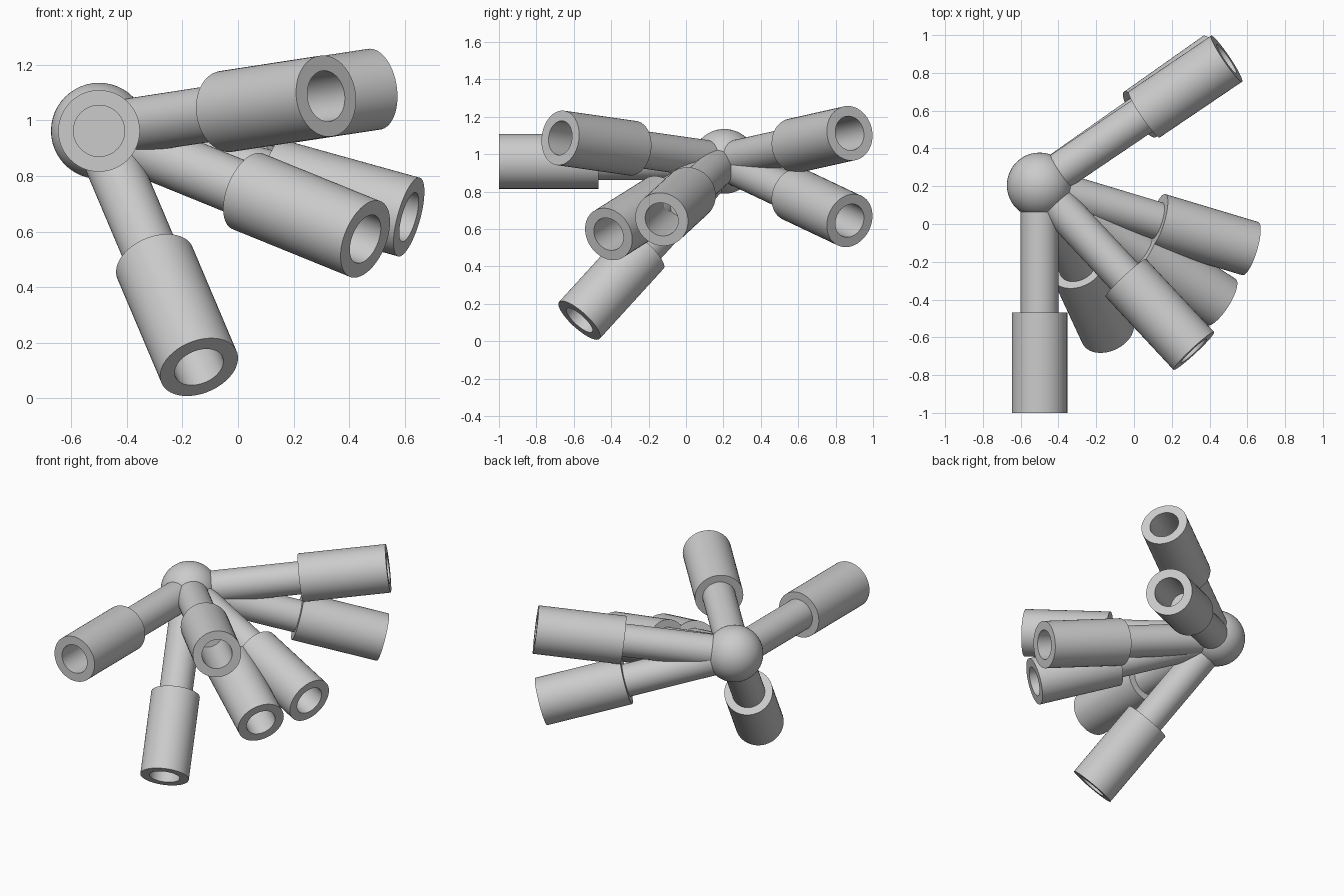
import bpy, bmesh, math
from mathutils import Vector

cube = bpy.data.objects.get("Cube")
if cube:
    bpy.data.objects.remove(cube, do_unlink=True)

grey = bpy.data.materials.new("light grey")
grey.use_nodes = True
colour = (0.6, 0.6, 0.6, 1)
grey.diffuse_color = colour
grey.node_tree.nodes["Principled BSDF"].inputs["Base Color"].default_value = colour

HUB = Vector((-0.5, 0.205, 0.962))
HUB_R, ROD_R, SLEEVE_R, BORE_R = 0.173, 0.1, 0.147, 0.092
LENGTH, SLEEVE_START, BORE_END = 1.205, 0.674, 0.805
SIDES = 48


def finish(obj):
    obj.data.materials.append(grey)
    bpy.ops.object.select_all(action="DESELECT")
    obj.select_set(True)
    bpy.context.view_layer.objects.active = obj
    bpy.ops.object.shade_smooth_by_angle(angle=math.radians(35))


def arm(name, direction):
    """Rod, wider sleeve and blind bore, lathed as one profile along local z."""
    profile = [(0, 0), (ROD_R, 0), (ROD_R, SLEEVE_START), (SLEEVE_R, SLEEVE_START),
               (SLEEVE_R, LENGTH), (BORE_R, LENGTH), (BORE_R, BORE_END), (0, BORE_END)]
    bm = bmesh.new()
    verts = [bm.verts.new((r, 0, z)) for r, z in profile]
    edges = [bm.edges.new(pair) for pair in zip(verts, verts[1:])]
    bmesh.ops.spin(bm, geom=verts + edges, axis=(0, 0, 1), cent=(0, 0, 0),
                   angle=math.tau, steps=SIDES, use_duplicate=False)
    bmesh.ops.remove_doubles(bm, verts=bm.verts, dist=0.0001)
    bmesh.ops.recalc_face_normals(bm, faces=bm.faces)
    mesh = bpy.data.meshes.new(name)
    bm.to_mesh(mesh)
    bm.free()
    obj = bpy.data.objects.new(name, mesh)
    bpy.context.collection.objects.link(obj)
    obj.location = HUB
    obj.rotation_euler = Vector(direction).to_track_quat("Z", "Y").to_euler()
    finish(obj)


# Central ball
bpy.ops.mesh.primitive_uv_sphere_add(segments=48, ring_count=24, radius=HUB_R, location=HUB)
bpy.context.object.name = "hub_ball"
finish(bpy.context.object)

# Radiating socket arms
arm("front_arm", (0, -1, 0))
arm("front_left_arm", (0.815, -0.875, 0.125))
arm("back_upper_arm", (0.99, 0.67, 0.15))
arm("back_lower_arm", (0.95, 0.67, -0.317))
arm("low_front_arm", (0.36, -0.775, -0.85))
arm("low_left_arm", (0.96, -0.62, -0.39))
arm("left_arm", (1.115, -0.335, -0.31))
